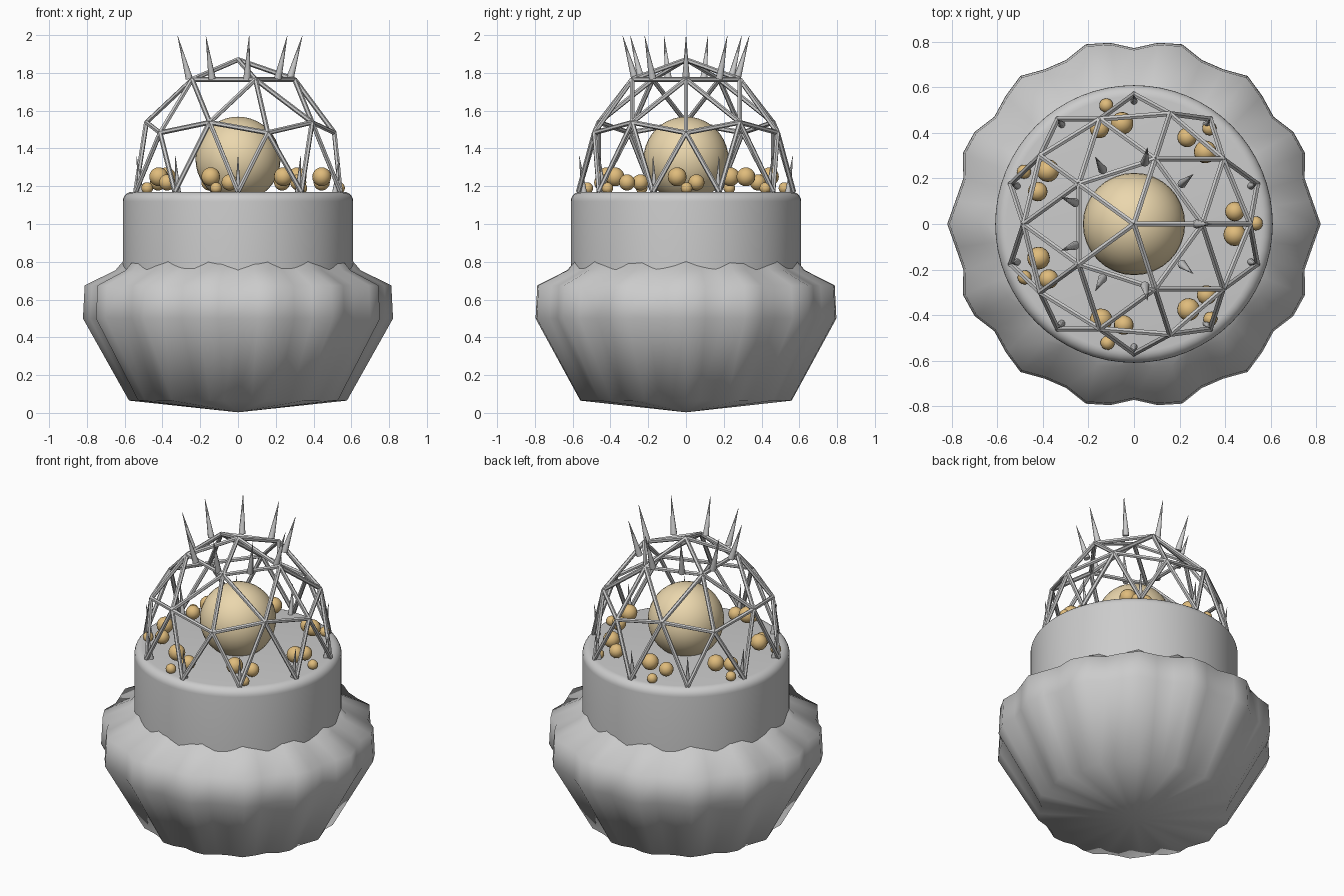
import bpy, bmesh, math
from mathutils import Vector, Matrix

if "Cube" in bpy.data.objects:
    bpy.data.objects.remove(bpy.data.objects["Cube"])

def material(name, rgb):
    m = bpy.data.materials.new(name)
    m.diffuse_color = (*rgb, 1)
    m.use_nodes = True
    m.node_tree.nodes["Principled BSDF"].inputs["Base Color"].default_value = m.diffuse_color
    return m

def finish(name, bm, angle=None, mat=None):
    bmesh.ops.recalc_face_normals(bm, faces=bm.faces)
    me = bpy.data.meshes.new(name)
    bm.to_mesh(me)
    bm.free()
    ob = bpy.data.objects.new(name, me)
    bpy.context.collection.objects.link(ob)
    if mat:
        me.materials.append(mat)
    bpy.ops.object.select_all(action='DESELECT')
    ob.select_set(True)
    bpy.context.view_layer.objects.active = ob
    if angle is not None:
        bpy.ops.object.shade_smooth_by_angle(angle=math.radians(angle))
    return ob

def lathe(bm, profile, segs, radius_fn):
    """Revolve (r, z) points; r = 0 makes a pole."""
    rings = []
    for r, z in profile:
        if r == 0:
            rings.append([bm.verts.new((0, 0, z))] * segs)
        else:
            ring = []
            for i in range(segs):
                t = math.tau * i / segs
                k = r * radius_fn(t)
                ring.append(bm.verts.new((k * math.cos(t), k * math.sin(t), z)))
            rings.append(ring)
    for a, b in zip(rings, rings[1:]):
        for i in range(segs):
            j = (i + 1) % segs
            bm.faces.new(list(dict.fromkeys((a[i], a[j], b[j], b[i]))))

def rod(bm, p, q, r1, r2, sides):
    p, q = Vector(p), Vector(q)
    d = q - p
    m = Matrix.Translation((p + q) / 2) @ d.to_track_quat('Z', 'Y').to_matrix().to_4x4()
    bmesh.ops.create_cone(bm, cap_ends=True, segments=sides, radius1=r1, radius2=r2,
                          depth=d.length, matrix=m)

def polar(r, deg, z):
    t = math.radians(deg)
    return (r * math.cos(t), r * math.sin(t), z)

# Fluted bowl with 14 lobes
bm = bmesh.new()
lathe(bm, [(0, 0.003), (0.56, 0.065), (0.797, 0.5), (0.788, 0.675), (0.63, 0.755),
           (0.585, 0.81), (0, 0.81)], 48, lambda t: 1 + 0.03 * math.cos(14 * t))
finish("fluted_bowl", bm, 80)

# Round neck with a rolled top edge
bm = bmesh.new()
top = [(0.56 + 0.05 * math.cos(math.radians(a)), 1.12 + 0.05 * math.sin(math.radians(a)))
       for a in range(0, 91, 15)]
lathe(bm, [(0, 0.74), (0.61, 0.74)] + top + [(0, 1.17)], 64, lambda t: 1)
finish("neck", bm, 30)

# Open lattice dome: struts along the upper edges of an icosphere
ico = bmesh.new()
bmesh.ops.create_icosphere(ico, subdivisions=2, radius=1)
bm = bmesh.new()
for e in ico.edges:
    a, b = (Vector((v.co.x * 0.57, v.co.y * 0.57, 1.17 + v.co.z * 0.7)) for v in e.verts)
    if min(a.z, b.z) > 1.16 and max(a.z, b.z) > 1.18:
        rod(bm, a, b, 0.013, 0.013, 6)
ico.free()
finish("lattice_dome", bm, 30)

# Crown of nine spikes and ten lower spikes
bm = bmesh.new()
for i in range(9):
    rod(bm, polar(0.275, 40 * i, 1.77), polar(0.34, 40 * i, 1.995), 0.02, 0.001, 8)
finish("crown_spikes", bm, 50)
bm = bmesh.new()
for i in range(10):
    rod(bm, polar(0.54, 18 + 36 * i, 1.165), polar(0.565, 18 + 36 * i, 1.36), 0.016, 0.001, 8)
finish("rim_spikes", bm, 50)

# Large central ball
bm = bmesh.new()
bmesh.ops.create_uvsphere(bm, u_segments=32, v_segments=20, radius=0.225,
                          matrix=Matrix.Translation((0, 0, 1.343)))
finish("central_ball", bm, 60, material("pale_gold", (0.83, 0.68, 0.42)))

# Seven clusters of three small balls
bm = bmesh.new()
for i in range(7):
    turn = Matrix.Rotation(math.tau * i / 7, 4, 'Z')
    for x, y, z, r in ((0.443, -0.047, 1.25, 0.05), (0.443, 0.055, 1.22, 0.043),
                       (0.535, 0.003, 1.19, 0.031)):
        bmesh.ops.create_uvsphere(bm, u_segments=16, v_segments=10, radius=r,
                                  matrix=turn @ Matrix.Translation((x, y, z)))
finish("small_balls", bm, 60, material("amber", (0.74, 0.5, 0.2)))
